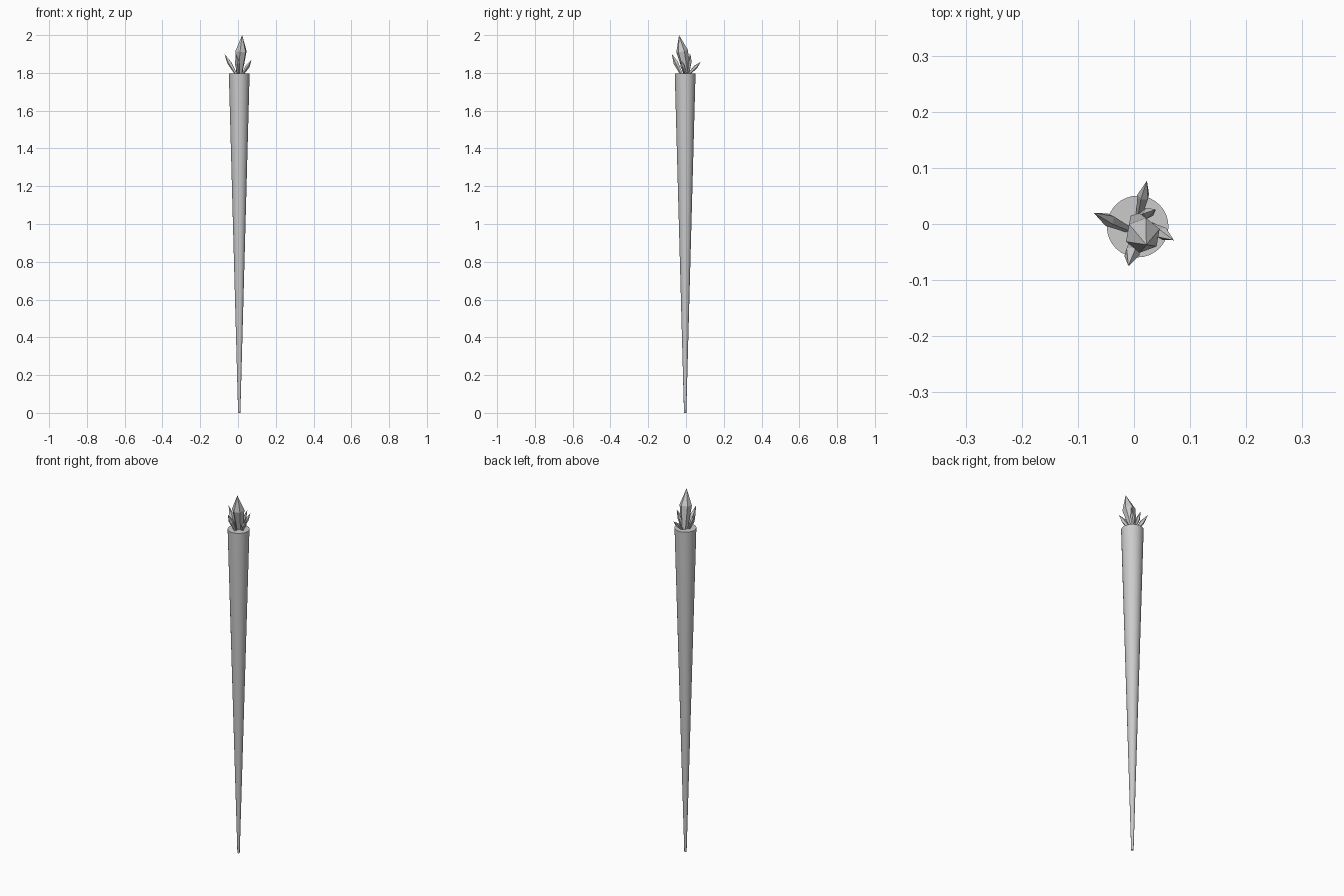
import bpy, bmesh, math
from mathutils import Vector

if "Cube" in bpy.data.objects:
    bpy.data.objects.remove(bpy.data.objects["Cube"])

CX, CY, TOP = 0.0065, -0.0045, 1.798


def lathe(name, rings, sides, place, smooth=False):
    """Skin circular rings (radius, height); a zero radius makes a point."""
    bm = bmesh.new()
    loops = []
    for r, h in rings:
        n = 1 if r == 0 else sides
        loops.append([bm.verts.new(place(Vector((r * math.cos(2 * math.pi * i / sides),
                                                 r * math.sin(2 * math.pi * i / sides), h))))
                      for i in range(n)])
    for a, b in zip(loops, loops[1:]):
        for i in range(sides):
            j = (i + 1) % sides
            if len(b) == 1:
                bm.faces.new((a[i], a[j], b[0]))
            else:
                bm.faces.new((a[i], a[j], b[j], b[i]))
    for loop in (loops[0], loops[-1]):
        if len(loop) > 2:
            bm.faces.new(loop)
    bmesh.ops.recalc_face_normals(bm, faces=bm.faces)
    mesh = bpy.data.meshes.new(name)
    bm.to_mesh(mesh)
    bm.free()
    obj = bpy.data.objects.new(name, mesh)
    bpy.context.collection.objects.link(obj)
    if smooth:
        bpy.context.view_layer.objects.active = obj
        obj.select_set(True)
        bpy.ops.object.shade_smooth_by_angle(angle=math.radians(30))
        obj.select_set(False)
    return obj


def crystal(name, base, tip, radius, sides=5, belly=0.55):
    """Faceted shard, narrow at its root, widest at the belly."""
    base, tip = Vector(base), Vector(tip)
    axis = tip - base
    rot = axis.to_track_quat('Z', 'Y')
    length = axis.length
    rings = [(radius * 0.5, -0.01), (radius, length * belly), (0, length)]
    lathe(name, rings, sides, lambda v: base + rot @ v)


# Tapered shaft
lathe("shaft", [(0.006, 0), (0.055, TOP)], 32,
      lambda v: v + Vector((CX, CY, 0)), smooth=True)

# Large central crystal
crystal("main_crystal", (0.007, 0.003, TOP), (0.022, -0.037, 2.0), 0.032, 6, 0.58)

# Small crystals leaning outward
shards = [
    ("left_crystal", (-0.013, -0.008), (-0.072, 0.02, 1.9), 0.012),
    ("back_crystal", (0.01, 0.018), (0.023, 0.077, 1.858), 0.011),
    ("right_crystal", (0.027, -0.003), (0.071, -0.029, 1.868), 0.012),
    ("front_crystal", (0.003, -0.026), (-0.01, -0.075, 1.9), 0.014),
    ("inner_crystal", (0.01, 0.012), (0.039, 0.026, 1.9), 0.010),
]
for name, (x, y), tip, radius in shards:
    crystal(name, (x, y, TOP), tip, radius)
